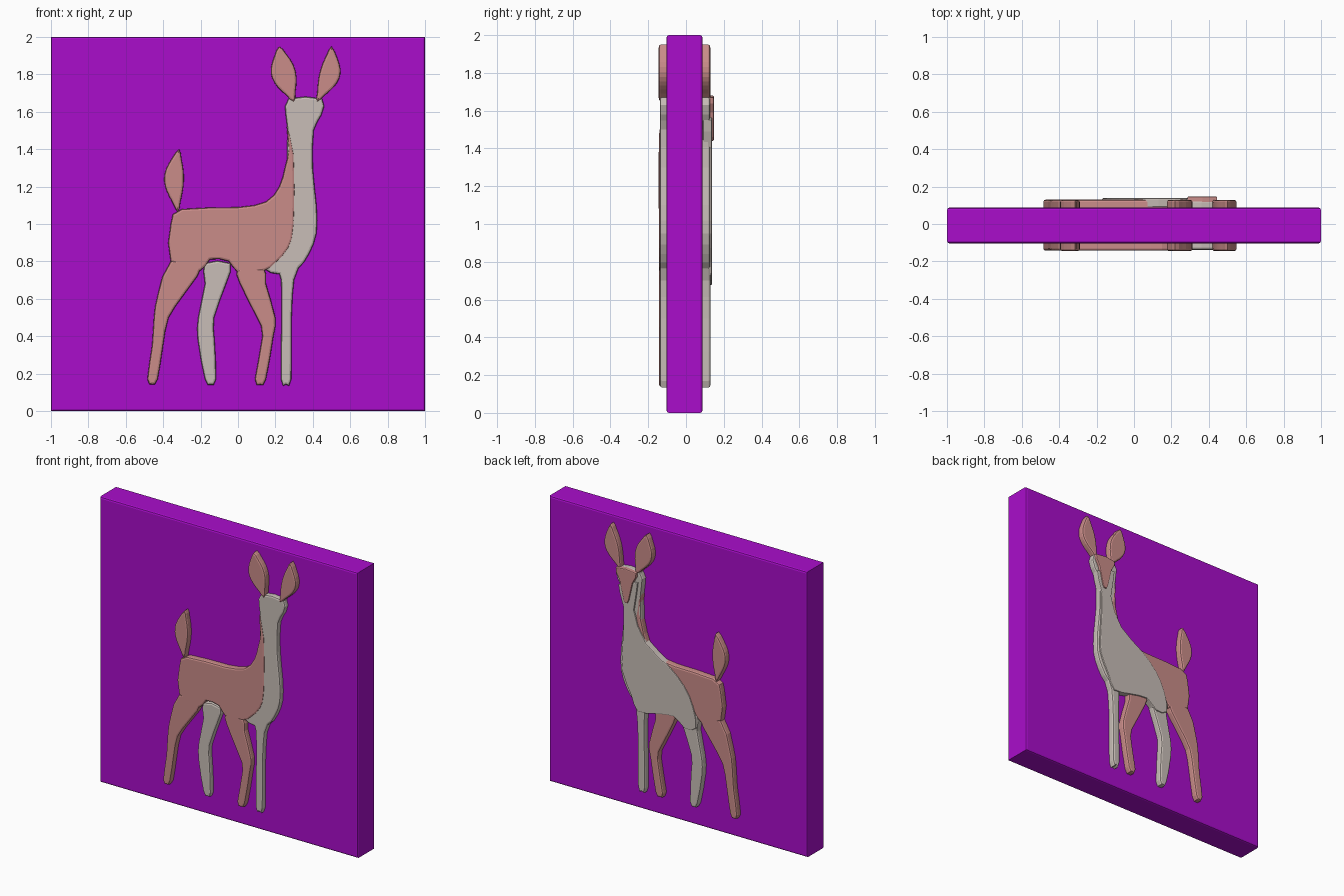
import bpy
import bmesh
import math
from mathutils import Vector

default_cube = bpy.data.objects.get("Cube")
if default_cube:
    bpy.data.objects.remove(default_cube, do_unlink=True)


def make_material(name, color):
    material = bpy.data.materials.new(name)
    material.use_nodes = True
    material.diffuse_color = (*color, 1)
    shader = material.node_tree.nodes["Principled BSDF"]
    shader.inputs["Base Color"].default_value = (*color, 1)
    return material


purple = make_material("purple panel", (0.4, 0.004, 0.6))
pink = make_material("dusty pink", (0.59, 0.265, 0.25))
pale = make_material("warm pale grey", (0.58, 0.515, 0.475))


def smooth_outline(points):
    """Round a closed outline by adding a Catmull-Rom midpoint to each segment."""
    corners = [Vector(point) for point in points]
    count = len(corners)
    rounded = []
    for index, corner in enumerate(corners):
        before = corners[index - 1]
        after = corners[(index + 1) % count]
        following = corners[(index + 2) % count]
        middle = (corner + after) / 2
        rounded += [corner, middle + (corner + after - before - following) / 16]
    return rounded


def limb_outline(rows):
    """Outline around a chain of (centre x, height, half width), with a blunt lower tip."""
    left = [(x - half, z) for x, z, half in rows]
    right = [(x + half, z) for x, z, half in rows]
    x, z, half = rows[-1]
    return left + [(x, z - min(half, 0.03))] + right[::-1]


def leaf_outline(base, tip, half, bow, steps=6):
    """Outline of a pointed leaf whose middle is shifted sideways by bow."""
    start, end = Vector(base), Vector(tip)
    axis = (end - start).normalized()
    side = Vector((axis.y, -axis.x))

    def edge(t, sign):
        swell = math.sin(math.pi * t ** 1.1)
        return start.lerp(end, t) + side * swell * (bow + sign * half)

    inner = [index / steps for index in range(1, steps)]
    rising = [edge(t, -1) for t in inner]
    falling = [edge(t, 1) for t in reversed(inner)]
    return [start] + rising + [end] + falling


def plate(name, outline, front, back, material, rim=0.012):
    """Extrude an x-z outline along y and round the rims of both faces."""
    bm = bmesh.new()
    face = bm.faces.new([bm.verts.new((x, front, z)) for x, z in outline])
    extruded = bmesh.ops.extrude_face_region(bm, geom=[face], use_keep_orig=True)
    moved = [item for item in extruded["geom"] if isinstance(item, bmesh.types.BMVert)]
    bmesh.ops.translate(bm, verts=moved, vec=(0, back - front, 0))
    bmesh.ops.recalc_face_normals(bm, faces=bm.faces)
    rims = [edge for edge in bm.edges if edge.verts[0].co.y == edge.verts[1].co.y]
    bmesh.ops.bevel(bm, geom=rims, offset=rim, segments=2, profile=0.5, affect="EDGES")
    bmesh.ops.triangulate(bm, faces=[face for face in bm.faces if len(face.verts) > 4])
    mesh = bpy.data.meshes.new(name)
    bm.to_mesh(mesh)
    bm.free()
    mesh.materials.append(material)
    part = bpy.data.objects.new(name, mesh)
    bpy.context.collection.objects.link(part)


# Square panel
plate("panel", [(-1, 0), (1, 0), (1, 2), (-1, 2)], -0.103, 0.087, purple)

# Pink body with a long nape, raised a little above the pale pieces in front
body = [(0.26, 1.52), (0.27, 1.4), (0.25, 1.3), (0.22, 1.2), (0.15, 1.12),
        (0, 1.09), (-0.3, 1.08), (-0.36, 1), (-0.36, 0.8), (-0.2, 0.75),
        (-0.15, 0.81), (-0.05, 0.8), (0, 0.74), (0.14, 0.75), (0.2, 0.79),
        (0.27, 0.87), (0.3, 1), (0.3, 1.37)]
plate("body", smooth_outline(body), -0.143, 0.13, pink)

# Head, throat and chest as one tapering piece
neck = [(0.36, 1.67, 0.09), (0.35, 1.58, 0.095), (0.335, 1.5, 0.07), (0.33, 1.3, 0.07),
        (0.35, 1.1, 0.07), (0.35, 0.95, 0.07), (0.29, 0.84, 0.09), (0.23, 0.76, 0.09)]
plate("head_and_chest", smooth_outline(limb_outline(neck)), -0.138, 0.128, pale)

# Legs: material followed by rows from hip to hoof
legs = {
    "straight_foreleg": (pale, [(0.27, 0.8, 0.06), (0.265, 0.7, 0.035),
                                (0.26, 0.5, 0.027), (0.257, 0.17, 0.028)]),
    "bent_foreleg": (pink, [(0.07, 0.76, 0.07), (0.08, 0.68, 0.07), (0.15, 0.5, 0.05),
                            (0.16, 0.4, 0.03), (0.12, 0.17, 0.03)]),
    "bent_hind_leg": (pale, [(-0.11, 0.79, 0.07), (-0.12, 0.68, 0.057), (-0.17, 0.5, 0.043),
                             (-0.17, 0.38, 0.045), (-0.147, 0.17, 0.03)]),
    "stretched_hind_leg": (pink, [(-0.27, 0.8, 0.09), (-0.36, 0.62, 0.07), (-0.41, 0.5, 0.04),
                                  (-0.43, 0.35, 0.03), (-0.457, 0.17, 0.028)]),
}
for name, (material, rows) in legs.items():
    front = -0.143 if material is pink else -0.138
    plate(name, smooth_outline(limb_outline(rows)), front, 0.13, material)

# Ears and tail: base, tip, half width and sideways bow
leaves = {
    "right_ear": ((0.3, 1.65), (0.22, 1.95), 0.066, -0.015),
    "left_ear": ((0.42, 1.65), (0.5, 1.95), 0.055, 0.03),
    "tail": ((-0.32, 1.06), (-0.315, 1.4), 0.053, -0.025),
}
for name, shape in leaves.items():
    plate(name, smooth_outline(leaf_outline(*shape)), -0.145, 0.129, pink)

# Rear face: pale flank from the throat to the hind leg, and a pink brow
flank = [(0.28, 1.6), (0.31, 1.4), (0.22, 1.2), (0.04, 1.08), (-0.08, 0.97),
         (-0.15, 0.84), (-0.17, 0.7), (-0.08, 0.68), (0, 0.74), (0.14, 0.72),
         (0.28, 0.7), (0.33, 0.8), (0.4, 0.95), (0.4, 1.1), (0.39, 1.4), (0.43, 1.55)]
plate("rear_flank", smooth_outline(flank), 0.09, 0.138, pale, rim=0.006)
brow = [(0.365, 1.67, 0.08), (0.365, 1.59, 0.05), (0.365, 1.46, 0.02)]
plate("rear_brow", smooth_outline(limb_outline(brow)), 0.09, 0.147, pink, rim=0.006)
